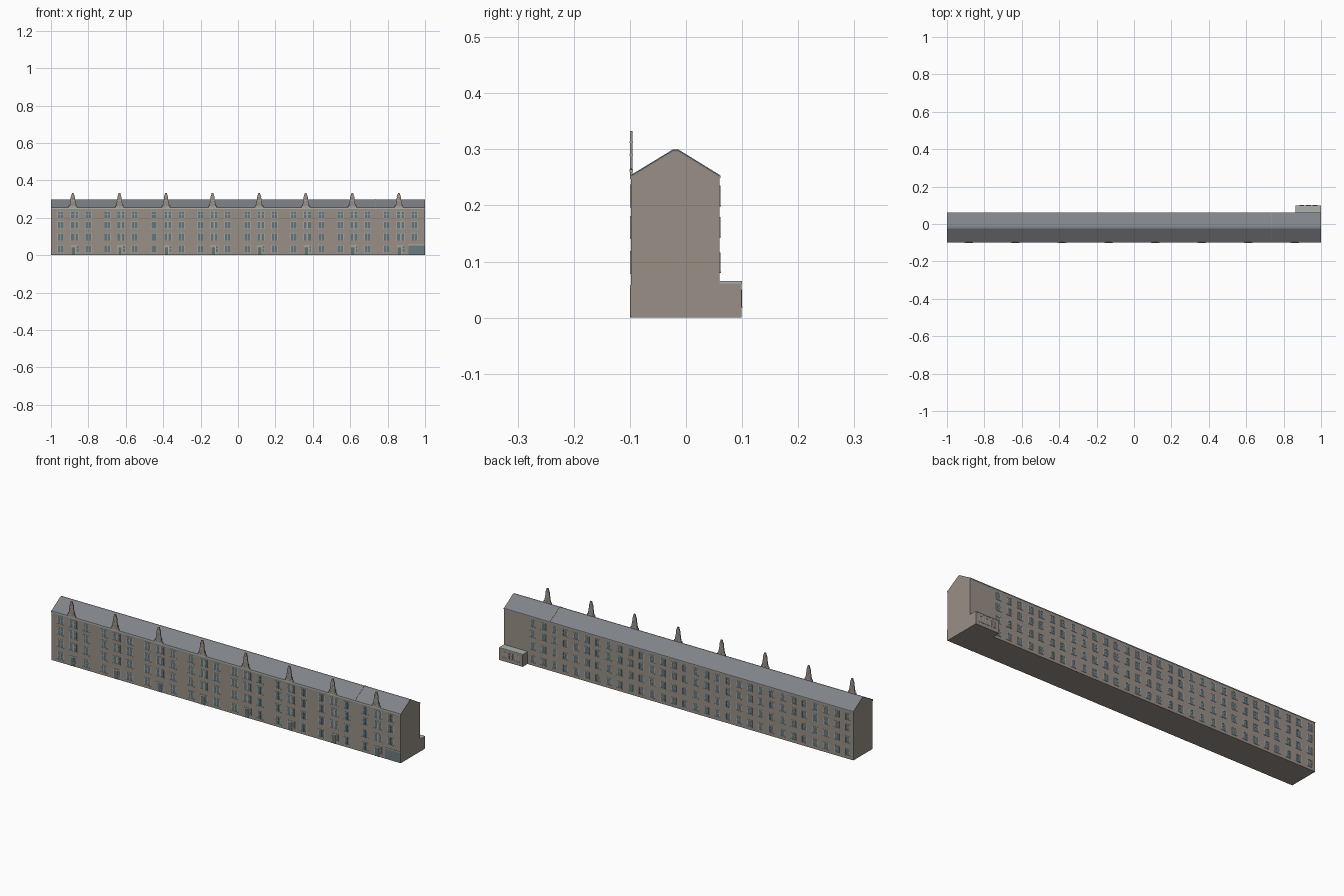
import bpy, bmesh
from mathutils import Matrix, Vector

if "Cube" in bpy.data.objects:
    bpy.data.objects.remove(bpy.data.objects["Cube"])


def material(name, rgb):
    m = bpy.data.materials.new(name)
    m.diffuse_color = (*rgb, 1)
    m.use_nodes = True
    m.node_tree.nodes["Principled BSDF"].inputs["Base Color"].default_value = m.diffuse_color
    return m


BRICK = material("brick", (0.32, 0.275, 0.243))
SLATE = material("slate", (0.215, 0.23, 0.25))
GLASS = material("glass", (0.13, 0.18, 0.2))
STONE = material("stone", (0.42, 0.45, 0.42))
DOOR = material("door", (0.12, 0.17, 0.16))
PANEL = material("panel", (0.15, 0.2, 0.21))


def finish(name, bm, mat):
    bmesh.ops.recalc_face_normals(bm, faces=bm.faces)
    me = bpy.data.meshes.new(name)
    bm.to_mesh(me)
    bm.free()
    me.materials.append(mat)
    ob = bpy.data.objects.new(name, me)
    bpy.context.collection.objects.link(ob)
    return ob


def boxes(name, mat, items):
    """Each item is (x0, x1, y0, y1, z0, z1)."""
    bm = bmesh.new()
    for x0, x1, y0, y1, z0, z1 in items:
        c = Vector(((x0 + x1) / 2, (y0 + y1) / 2, (z0 + z1) / 2))
        mtx = Matrix.Translation(c) @ Matrix.Diagonal((x1 - x0, y1 - y0, z1 - z0, 1))
        bmesh.ops.create_cube(bm, size=1, matrix=mtx)
    return finish(name, bm, mat)


def extrude(bm, points, offset):
    face = bm.faces.new([bm.verts.new(p) for p in points])
    new = bmesh.ops.extrude_face_region(bm, geom=[face])["geom"]
    bmesh.ops.translate(bm, vec=offset, verts=[v for v in new if isinstance(v, bmesh.types.BMVert)])


def prism_x(name, mat, profile, x0, x1):
    bm = bmesh.new()
    extrude(bm, [(x0, y, z) for y, z in profile], (x1 - x0, 0, 0))
    return finish(name, bm, mat)


FRONT, BACK = -0.098, 0.06
EAVE, RIDGE = 0.253, 0.298

# Main block with gable ends
prism_x("main_block", BRICK, [(FRONT, 0), (BACK, 0), (BACK, EAVE - 0.003), (-0.013, RIDGE - 0.003),
        (-0.024, RIDGE - 0.003), (FRONT, EAVE - 0.003)], -1, 1)

# Slate roof covering
top = [(FRONT, EAVE), (-0.024, RIDGE), (-0.013, RIDGE), (BACK, EAVE)]
prism_x("roof", SLATE, top + [(y, z - 0.004) for y, z in reversed(top)], -1, 1)
prism_x("roof_joint", BRICK, [(y, z + 0.0015) for y, z in top] + [(BACK, 0.24), (FRONT, 0.24)], 0.735, 0.738)

# Eaves mouldings
boxes("eaves_cornice", STONE, [(-1, 1, -0.1, FRONT, 0.247, 0.255), (-1, 1, BACK, 0.0615, 0.249, 0.253)])

# Low rear annex
boxes("rear_annex", BRICK, [(0.865, 1, BACK, 0.099, 0, 0.061)])
boxes("annex_coping", STONE, [(0.864, 1, BACK, 0.1, 0.061, 0.065)])

frames, panes, doors = [], [], []


def window(x, z, w, h, wall, out, mullions=1, f=0.0025):
    """Framed window on a wall facing out (-1 front, +1 back)."""
    def slab(x0, x1, z0, z1, d, target):
        a, b = sorted((wall, wall + out * d))
        target.append((x0, x1, a, b, z0, z1))
    l, r, b, t = x - w / 2, x + w / 2, z - h / 2, z + h / 2
    slab(l, r, b, t, 0.0003, panes)
    slab(l - f, l, b, t, 0.0014, frames)
    slab(r, r + f, b, t, 0.0014, frames)
    slab(l - f, r + f, t, t + f, 0.0014, frames)
    slab(l - 2 * f, r + 2 * f, b - f, b, 0.002, frames)
    for i in range(mullions):
        mx = l + w * (i + 1) / (mullions + 1)
        slab(mx - 0.0012, mx + 0.0012, b, t, 0.001, frames)
    slab(l, r, z + 0.002, z + 0.0035, 0.0008, frames)


# Front bays: three window columns around each gablet, doors at street level
bays = [-0.883 + i * 0.249 for i in range(8)]
rows = [0.033, 0.098, 0.161, 0.217]
for bx in bays:
    for i, z in enumerate(rows):
        for dx in (-0.064, 0.082):
            if bx + dx < 0.9 or i > 0:
                window(bx + dx, z, 0.029, 0.036, FRONT, -1)
        if i:
            for dx in (-0.002, 0.02):
                window(bx + dx, z, 0.014, 0.036, FRONT, -1, 0)
    window(bx + 0.024, 0.034, 0.01, 0.032, FRONT, -1, 0)
    doors.append((bx - 0.006, bx + 0.012, FRONT - 0.0006, FRONT, 0, 0.042))
    frames += [(bx - 0.009, bx - 0.006, -0.1, FRONT, 0, 0.046),
               (bx + 0.012, bx + 0.015, -0.1, FRONT, 0, 0.046),
               (bx - 0.011, bx + 0.017, -0.1, FRONT, 0.046, 0.051)]

# Rear windows in a regular grid
for i in range(30):
    for z in rows:
        window(-0.968 + i * 0.0622, z, 0.022, 0.032, BACK, 1, 0)
for x in (0.897, 0.933, 0.968):
    window(x, 0.034, 0.018, 0.028, 0.0985, 1, 0, 0.002)

boxes("window_frames", STONE, frames)
boxes("window_panes", GLASS, panes)
boxes("entrance_doors", DOOR, doors)

# Shopfront panel at the street corner
boxes("corner_panel", PANEL, [(0.912, 1, -0.0995, FRONT, 0.002, 0.053)])
boxes("corner_fascia", STONE, [(0.91, 1, -0.1, FRONT, 0.053, 0.058)])

# Stepped gablets along the front parapet
half = [(0.022, 0.25), (0.022, 0.262), (0.017, 0.266), (0.014, 0.286), (0.012, 0.292),
        (0.011, 0.312), (0.007, 0.323), (0.004, 0.333)]
bm = bmesh.new()
for bx in bays:
    pts = [(bx + w, -0.1, z) for w, z in half] + [(bx - w, -0.1, z) for w, z in reversed(half)]
    extrude(bm, pts, (0, 0.005, 0))
finish("front_gablets", bm, BRICK)
boxes("gablet_trim", STONE, [(bx - w, bx + w, -0.1005, -0.0945, z, z + 0.003)
                             for bx in bays for w, z in ((0.023, 0.261), (0.0145, 0.289), (0.0115, 0.311))])
